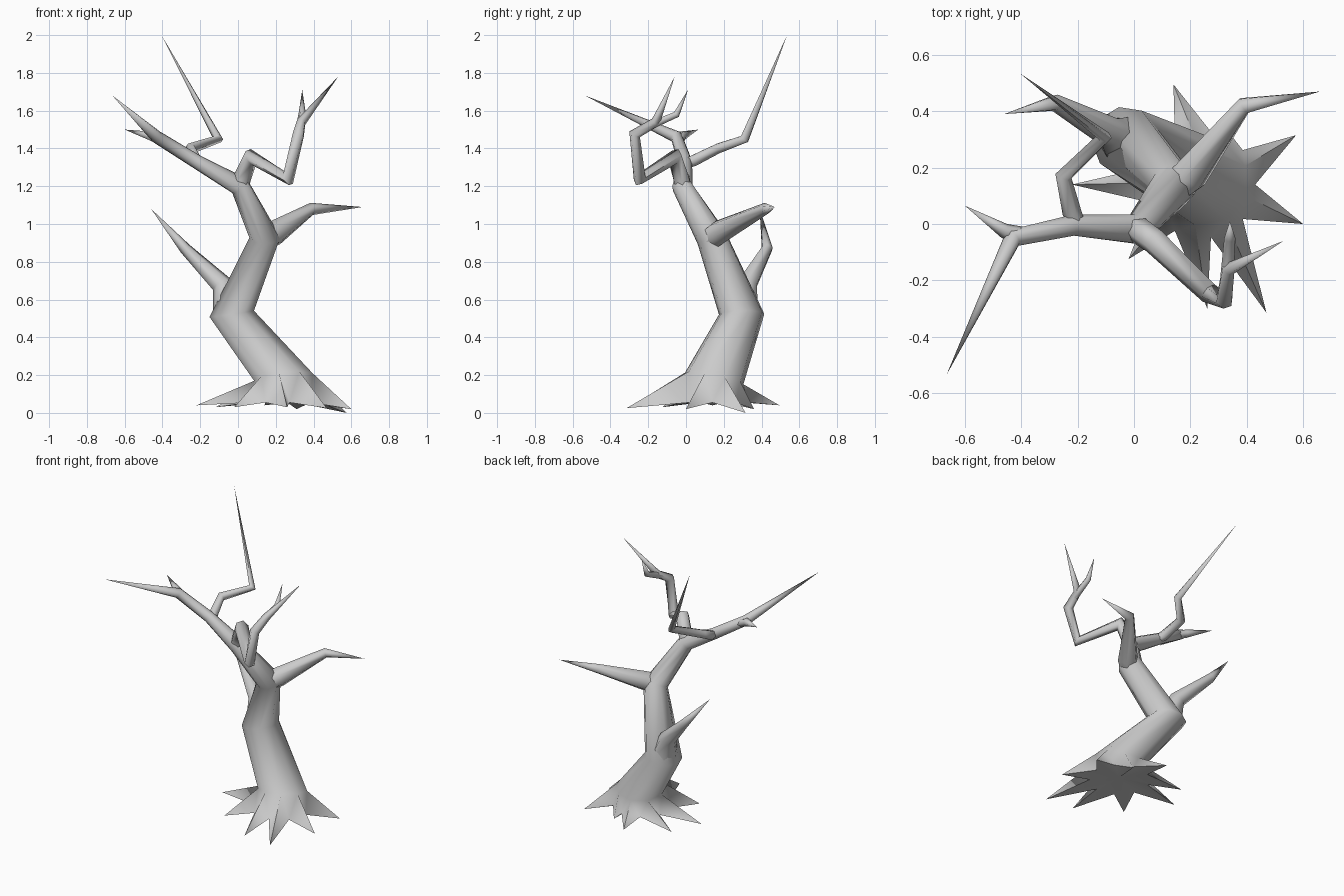
import bpy, bmesh
from math import cos, sin, radians, tau
from mathutils import Vector

if "Cube" in bpy.data.objects:
    bpy.data.objects.remove(bpy.data.objects["Cube"])

bark = bpy.data.materials.new("grey_bark")
bark.use_nodes = True
GREY = (0.6, 0.6, 0.6, 1)
bark.diffuse_color = GREY
bark.node_tree.nodes["Principled BSDF"].inputs["Base Color"].default_value = GREY


def sweep(bm, path, sides, start_dir=None, phase=0.0):
    """Tapered tube through (x, y, z, radius) points; radius 0 closes to a spike.
    Returns the first ring."""
    pts = [Vector(p[:3]) for p in path]
    dirs = [(b - a).normalized() for a, b in zip(pts, pts[1:])]
    tans = [Vector(start_dir).normalized() if start_dir else dirs[0]]
    tans += [(a + b).normalized() for a, b in zip(dirs, dirs[1:])] + [dirs[-1]]
    ref = Vector((1, 0, 0)) if abs(tans[0].x) < 0.9 else Vector((0, 1, 0))
    u = (ref - tans[0] * ref.dot(tans[0])).normalized()
    first = prev = None
    for i, (p, t) in enumerate(zip(pts, tans)):
        if i:
            u = tans[i - 1].rotation_difference(t) @ u
        v, r = t.cross(u), path[i][3]
        if r == 0:
            tip = bm.verts.new(p)
            for k in range(sides):
                bm.faces.new((prev[k], prev[(k + 1) % sides], tip))
            break
        angles = [phase + tau * k / sides for k in range(sides)]
        ring = [bm.verts.new(p + (u * cos(a) + v * sin(a)) * r) for a in angles]
        if prev:
            for k in range(sides):
                n = (k + 1) % sides
                bm.faces.new((prev[k], prev[n], ring[n], ring[k]))
        first, prev = first or ring, ring
    return first


def finish(name, bm):
    bmesh.ops.recalc_face_normals(bm, faces=bm.faces)
    mesh = bpy.data.meshes.new(name)
    bm.to_mesh(mesh)
    bm.free()
    mesh.materials.append(bark)
    obj = bpy.data.objects.new(name, mesh)
    bpy.context.collection.objects.link(obj)
    bpy.ops.object.select_all(action='DESELECT')
    obj.select_set(True)
    bpy.context.view_layer.objects.active = obj
    bpy.ops.object.shade_smooth_by_angle(angle=radians(75))


# Root spikes, one for each side of the trunk
root_tips = [(.26, -.3, .03), (.47, -.315, .025), (.6, 0, .02), (.575, .315, 0),
             (.31, .36, .02), (.14, .495, .04), (-.12, .33, .03),
             (-.22, .14, .04), (-.02, -.125, .03)]
SIDES = len(root_tips)
START = radians(-100)

# Trunk, running on into the long right-hand limb
bm = bmesh.new()
base = sweep(bm, [(.245, .15, .185, .16), (-.03, .295, .525, .122),
                  (.142, .135, .93, .082),
                  (.01, -.02, 1.2, .055), (-.22, -.005, 1.33, .038),
                  (-.43, -.05, 1.46, .034), (-.665, -.535, 1.68, 0)],
             SIDES, start_dir=(-.1, .2, 1), phase=START)

# Roots spread from the trunk's lowest ring, with valleys between
tips = [bm.verts.new(p) for p in root_tips]
valleys = []
for k in range(SIDES):
    a = START + tau * (k + .5) / SIDES
    valleys.append(bm.verts.new((.24 + .19 * cos(a), .14 + .19 * sin(a), .055)))
under = bm.verts.new((.24, .14, .07))
for k in range(SIDES):
    n = (k + 1) % SIDES
    bm.faces.new((base[k], tips[k], valleys[k]))
    bm.faces.new((base[k], valleys[k], base[n]))
    bm.faces.new((base[n], valleys[k], tips[n]))
    bm.faces.new((under, valleys[k], tips[k]))
    bm.faces.new((under, tips[n], valleys[k]))
finish("trunk_and_roots", bm)

# Branches that start inside the trunk and limbs and grow out of them
branches = {
    "low_right_branch": [(-.035, .295, .53, .1), (-.085, .325, .68, .056),
                         (-.28, .43, .87, .031), (-.46, .39, 1.08, 0)],
    "left_branch": [(.125, .115, .91, .062), (.2, .175, .955, .068),
                    (.39, .42, 1.08, .033), (.66, .47, 1.09, 0)],
    "crooked_top_branch": [(.012, -.01, 1.17, .044), (.02, -.025, 1.24, .048),
                           (.07, -.06, 1.355, .046),
                           (.265, -.245, 1.238, .038), (.32, -.272, 1.475, .032),
                           (.335, -.16, 1.54, .026), (.53, -.06, 1.78, 0)],
    "crooked_top_twig": [(.33, -.19, 1.52, .024), (.34, -.05, 1.58, .02),
                         (.34, .01, 1.71, 0)],
    "tall_back_branch": [(-.2, -.01, 1.315, .03), (-.22, .04, 1.335, .034),
                         (-.25, .17, 1.4, .03),
                         (-.105, .31, 1.45, .027), (-.405, .535, 2, 0)],
    "right_limb_twig": [(-.38, -.04, 1.43, .028), (-.46, -.025, 1.465, .027),
                        (-.6, .065, 1.5, 0)],
}
for name, path in branches.items():
    bm = bmesh.new()
    sweep(bm, path, 6)
    finish(name, bm)
